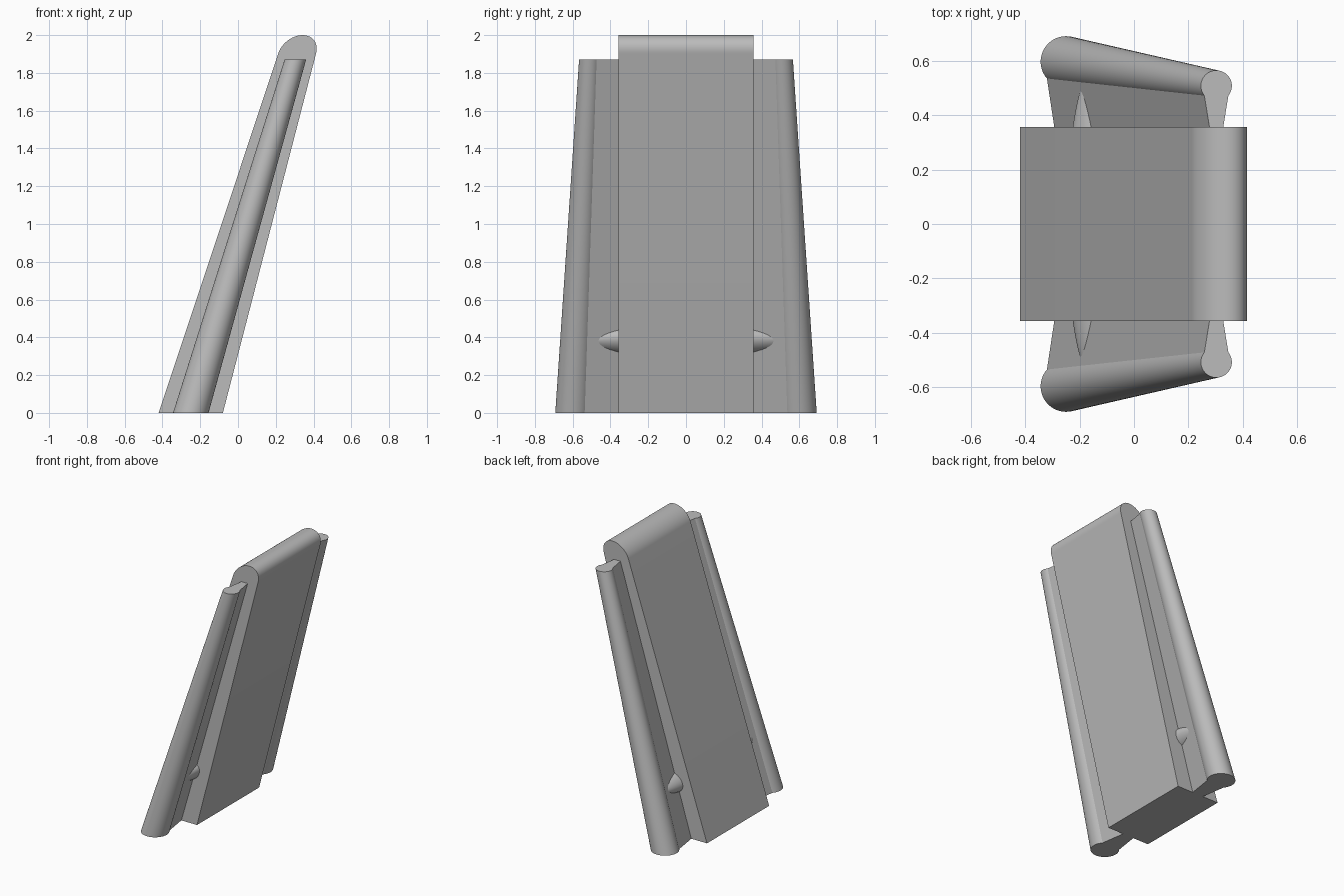
import bpy
import bmesh
import math
from mathutils import Matrix

if "Cube" in bpy.data.objects:
    bpy.data.objects.remove(bpy.data.objects["Cube"], do_unlink=True)

LEAN = 0.296      # sideways travel per unit of height
BASE_X = -0.25    # centre line on the floor
RAIL_TOP = 1.87

grey = bpy.data.materials.new("plain grey")
grey.use_nodes = True
colour = (0.5, 0.5, 0.5, 1)
grey.diffuse_color = colour
grey.node_tree.nodes["Principled BSDF"].inputs["Base Color"].default_value = colour


def finish(name, bm):
    """Lean an upright part over and turn it into an object."""
    for v in bm.verts:
        v.co.x += BASE_X + LEAN * v.co.z
    bmesh.ops.recalc_face_normals(bm, faces=bm.faces)
    mesh = bpy.data.meshes.new(name)
    bm.to_mesh(mesh)
    bm.free()
    mesh.materials.append(grey)
    obj = bpy.data.objects.new(name, mesh)
    bpy.context.collection.objects.link(obj)
    bpy.ops.object.select_all(action="DESELECT")
    obj.select_set(True)
    bpy.context.view_layer.objects.active = obj
    bpy.ops.object.shade_smooth_by_angle(angle=math.radians(30))


def loft(name, start, end):
    """Solid between two matching outlines."""
    bm = bmesh.new()
    a = [bm.verts.new(p) for p in start]
    b = [bm.verts.new(p) for p in end]
    bm.faces.new(a)
    bm.faces.new(b)
    for i in range(len(a)):
        j = (i + 1) % len(a)
        bm.faces.new((a[i], a[j], b[j], b[i]))
    finish(name, bm)


def circle(y, r, z, n=64):
    steps = [2 * math.pi * i / n for i in range(n)]
    return [(r * math.cos(t), y + r * math.sin(t), z) for t in steps]


# Central slab: tapered sides meeting a round top edge
half_base, radius, centre_z, half_depth = 0.17, 0.1, 1.9, 0.358
tilt = (half_base - radius) / centre_z
profile = [(-half_base, 0), (half_base, 0)]
for i in range(41):
    t = tilt + (math.pi - 2 * tilt) * i / 40
    profile.append((radius * math.cos(t), centre_z + radius * math.sin(t)))
loft("central_slab",
     [(x, -half_depth, z) for x, z in profile],
     [(x, half_depth, z) for x, z in profile])

for side, s in (("left", 1), ("right", -1)):
    # Tapered round rail
    loft(side + "_rail", circle(s * 0.598, 0.094, 0),
         circle(s * 0.509, 0.057, RAIL_TOP))

    # Flared web joining the rail to the slab
    def section(y0, h0, y1, h1, z):
        return [(-h0, s * y0, z), (h0, s * y0, z), (h1, s * y1, z), (-h1, s * y1, z)]
    loft(side + "_web", section(0.3, 0.035, 0.57, 0.076, 0),
         section(0.3, 0.016, 0.49, 0.047, RAIL_TOP))

# Long rounded cross pin passing through slab and webs
bm = bmesh.new()
bmesh.ops.create_uvsphere(bm, u_segments=48, v_segments=32, radius=1,
                          matrix=Matrix.Rotation(math.pi / 2, 4, "X"))
bmesh.ops.scale(bm, vec=(0.102, 0.58, 0.089), verts=bm.verts)
bmesh.ops.translate(bm, vec=(-0.005, 0, 0.38), verts=bm.verts)
finish("cross_pin", bm)
